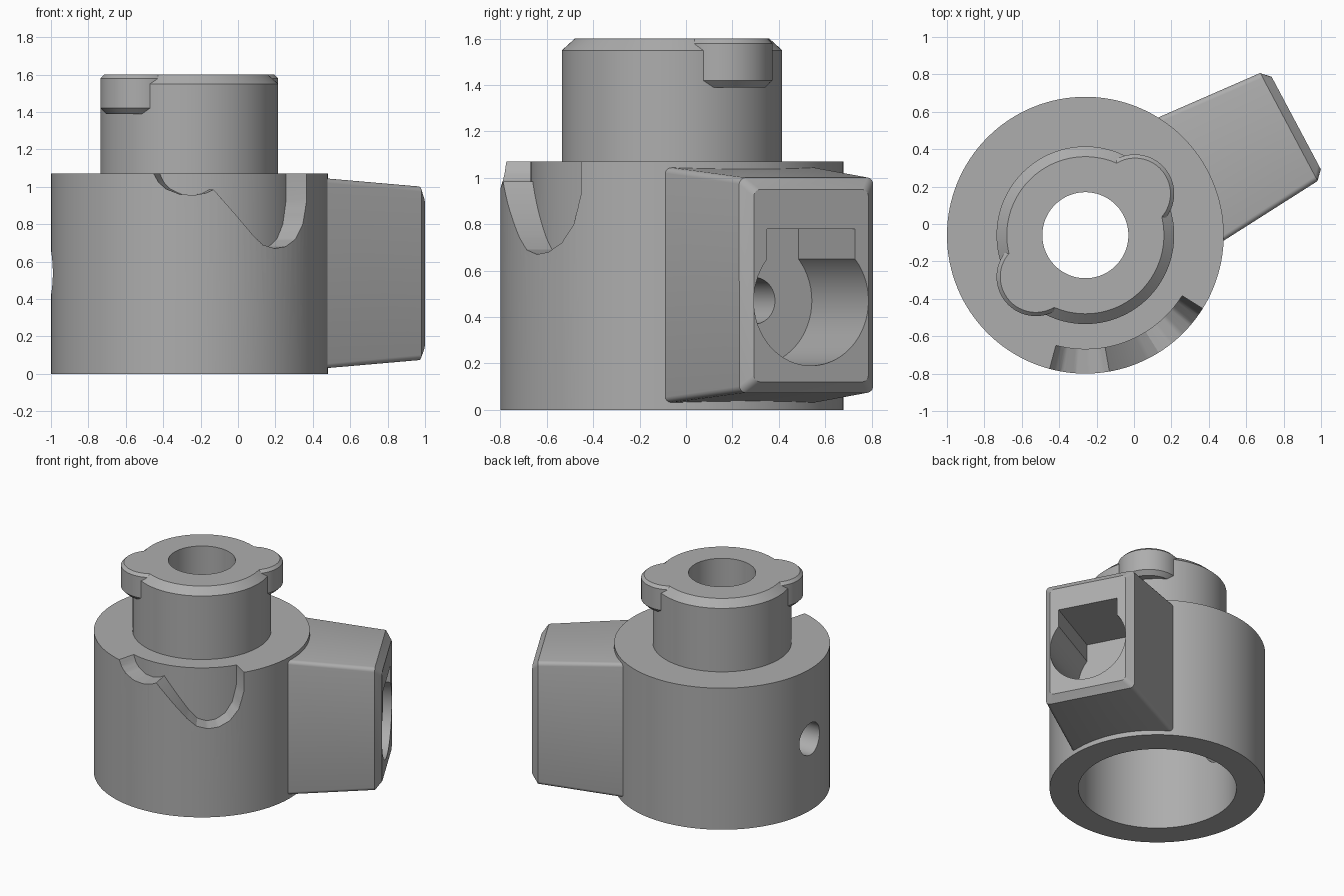
import bpy, bmesh, math
from mathutils import Matrix, Vector

if "Cube" in bpy.data.objects:
    bpy.data.objects.remove(bpy.data.objects["Cube"], do_unlink=True)

AXIS = Matrix.Translation((-0.26, -0.06, 0))       # centre line of the body
ARM = AXIS @ Matrix.Rotation(math.radians(28), 4, 'Z')

grey = bpy.data.materials.new("plain_grey")
grey.use_nodes = True
COLOUR = (0.42, 0.42, 0.42, 1)
grey.diffuse_color = COLOUR
grey.node_tree.nodes["Principled BSDF"].inputs["Base Color"].default_value = COLOUR


def finish(bm, name, matrix):
    bmesh.ops.recalc_face_normals(bm, faces=bm.faces)
    mesh = bpy.data.meshes.new(name)
    bm.to_mesh(mesh)
    bm.free()
    mesh.transform(matrix)
    mesh.materials.append(grey)
    ob = bpy.data.objects.new(name, mesh)
    bpy.context.collection.objects.link(ob)
    return ob


def lathe(name, profile, matrix, steps=128):
    """Closed solid of revolution from a closed (radius, height) outline."""
    bm = bmesh.new()
    verts = [bm.verts.new((r, 0, z)) for r, z in profile]
    edges = [bm.edges.new((verts[i - 1], verts[i])) for i in range(len(verts))]
    bmesh.ops.spin(bm, geom=verts + edges, cent=(0, 0, 0), axis=(0, 0, 1),
                   angle=math.tau, steps=steps, use_merge=True)
    bmesh.ops.remove_doubles(bm, verts=bm.verts, dist=1e-5)
    return finish(bm, name, matrix)


def rod(name, radius, start, end, matrix, z):
    """Cylinder lying along local x."""
    bm = bmesh.new()
    bmesh.ops.create_cone(bm, cap_ends=True, segments=64, radius1=radius,
                          radius2=radius, depth=end - start)
    turn = Matrix.Translation(((start + end) / 2, 0, z)) @ Matrix.Rotation(math.pi / 2, 4, 'Y')
    return finish(bm, name, matrix @ turn)


def cut(ob, cutters):
    for c in cutters:
        mod = ob.modifiers.new("cut_" + c.name, 'BOOLEAN')
        mod.operation = 'DIFFERENCE'
        mod.solver = 'EXACT'
        mod.object = c
        c.hide_render = True
        c.hide_set(True)


def bake_and_smooth(ob):
    deps = bpy.context.evaluated_depsgraph_get()
    mesh = bpy.data.meshes.new_from_object(ob.evaluated_get(deps))
    ob.modifiers.clear()
    ob.data = mesh
    bpy.ops.object.select_all(action='DESELECT')
    ob.select_set(True)
    bpy.context.view_layer.objects.active = ob
    bpy.ops.object.shade_smooth_by_angle(angle=math.radians(25))


# Body with stepped neck, bore and through hole
body = lathe("body", [(0.543, 0), (0.74, 0), (0.74, 1.07), (0.475, 1.07),
                      (0.475, 1.55), (0.42, 1.6), (0.23, 1.6), (0.23, 0.85),
                      (0.543, 0.85)], AXIS)

# Ramp slot cutter: floor height by angle round the front of the body
FLOOR = [(-15, 1.07), (-13, 1.025), (-10, 0.99), (-4, 0.96), (2, 0.955), (7, 0.967),
         (10, 0.985), (27, 0.745), (32, 0.69), (38, 0.67), (44, 0.68), (50, 0.72),
         (55, 0.8), (58, 0.93)]


def floor_height(a):
    for (a0, z0), (a1, z1) in zip(FLOOR, FLOOR[1:]):
        if a <= a1:
            return z0 + (z1 - z0) * (a - a0) / (a1 - a0)
    return FLOOR[-1][1]


bm = bmesh.new()
rings = []
for a in range(FLOOR[0][0], FLOOR[-1][0] + 1):
    t = math.radians(a - 90)
    z = floor_height(a)
    rings.append([bm.verts.new((r * math.cos(t), r * math.sin(t), h))
                  for r, h in ((0.61, z), (0.85, z), (0.85, 1.2), (0.61, 1.2))])
for p, q in zip(rings, rings[1:]):
    for i in range(4):
        bm.faces.new((p[i - 1], p[i], q[i], q[i - 1]))
bm.faces.new(rings[0])
bm.faces.new(rings[-1])
slot = finish(bm, "slot_cutter", AXIS)

# Side hole, and the channel running from the arm into the bore
side_hole = rod("side_hole_cutter", 0.12, -0.9, -0.4, AXIS, 0.54)
channel = rod("channel_cutter", 0.1, 0.4, 0.9, ARM, 0.47)
cut(body, [slot, side_hole, channel])

# Tapered arm with rounded long edges and chamfered end
bm = bmesh.new()
sections = []
for d, w, low, high in ((0.6, 0.376, 0.027, 1.048), (1.235, 0.325, 0.075, 1.0),
                        (1.277, 0.28, 0.12, 0.95)):
    sections.append([bm.verts.new((d, y, z)) for y, z in
                     ((-w, low), (w, low), (w, high), (-w, high))])
for p, q in zip(sections, sections[1:]):
    for i in range(4):
        bm.faces.new((p[i - 1], p[i], q[i], q[i - 1]))
bm.faces.new(sections[0])
bm.faces.new(sections[-1])
long_edges = [bm.edges.get((sections[0][i], sections[1][i])) for i in range(4)]
long_edges += [bm.edges.get((sections[1][i], sections[2][i])) for i in range(4)]
bmesh.ops.bevel(bm, geom=long_edges, offset=0.025, segments=4, profile=0.5, affect='EDGES')
arm = finish(bm, "side_arm", ARM)

# Keyhole pocket in the arm's end
pocket = rod("pocket_cutter", 0.28, 0.757, 1.4, ARM, 0.47)
bm = bmesh.new()
bmesh.ops.create_cube(bm, size=1, matrix=Matrix.Translation((1.0785, 0, 0.625))
                      @ Matrix.Diagonal((0.643, 0.43, 0.31, 1)))
pocket_top = finish(bm, "pocket_top_cutter", ARM)
cut(arm, [pocket, pocket_top, channel])

# Two locking lugs on opposite sides of the neck
clear = lathe("neck_clearance_cutter", [(0, 1.2), (0.3, 1.2), (0.3, 1.8), (0, 1.8)], AXIS)
lugs = []
for name, angle in (("back_lug", 40), ("front_lug", 220)):
    place = AXIS @ Matrix.Rotation(math.radians(angle), 4, 'Z') @ Matrix.Translation((0.346, 0, 0))
    lug = lathe(name, [(0, 1.39), (0.18, 1.39), (0.21, 1.42), (0.21, 1.58),
                       (0.19, 1.6), (0, 1.6)], place, 64)
    cut(lug, [clear])
    lugs.append(lug)

parts = [body, arm] + lugs
for ob in parts:
    bake_and_smooth(ob)
for c in (slot, side_hole, channel, pocket, pocket_top, clear):
    bpy.data.objects.remove(c, do_unlink=True)
